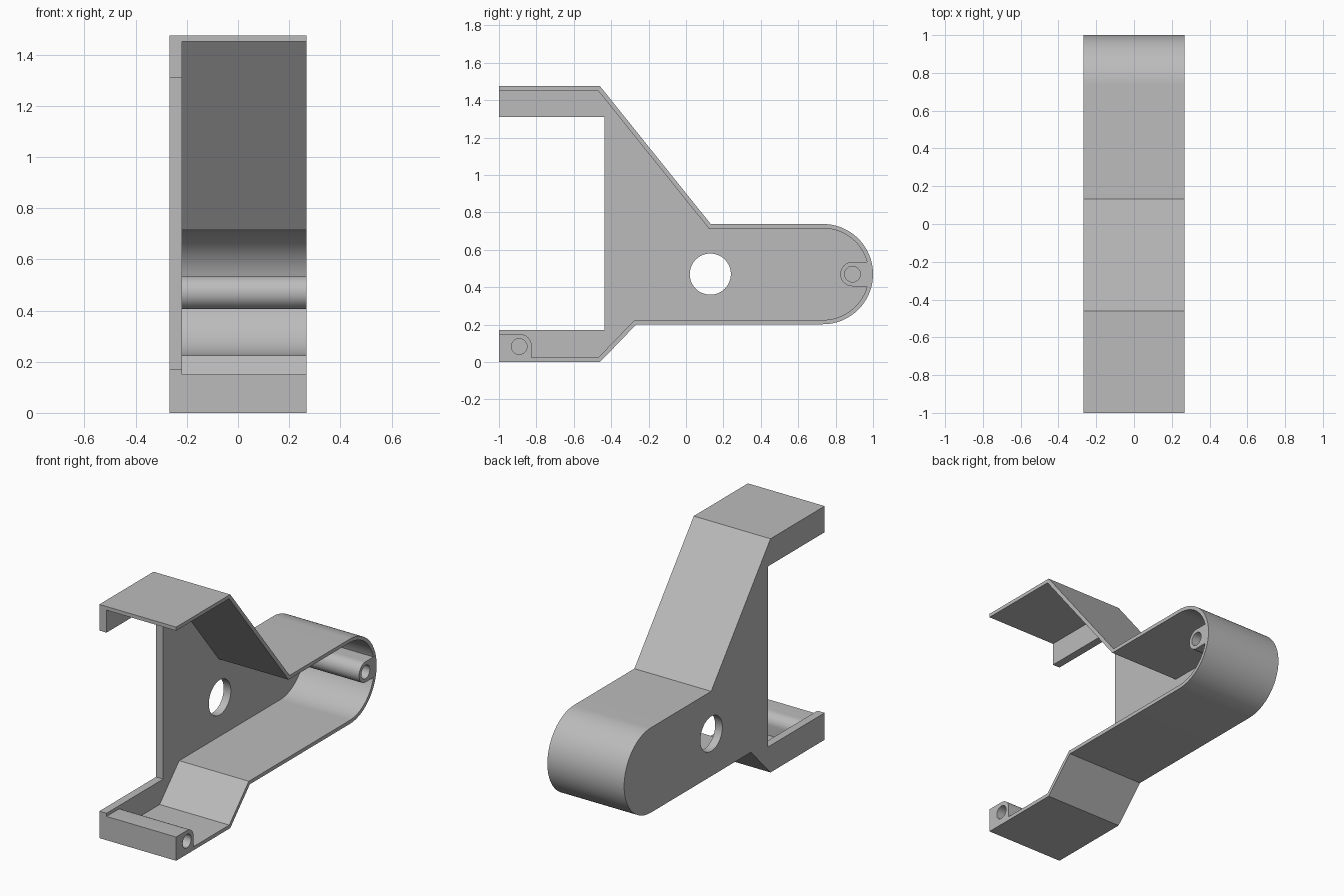
import bpy, bmesh
from math import sin, cos, asin, radians, degrees

cube = bpy.data.objects.get("Cube")
if cube:
    bpy.data.objects.remove(cube)

HALF = 0.268          # half of the bracket width
FLOOR = -0.218        # inner face of the side plate
WALL = 0.023          # thickness of the rim wall
MID, END, R = 0.47, 0.732, 0.268   # rounded arm: axis height, centre, radius
BOSS, BORE = 0.065, 0.042

grey = bpy.data.materials.new("plain grey")
grey.use_nodes = True
grey.diffuse_color = (0.5, 0.5, 0.5, 1)
grey.node_tree.nodes["Principled BSDF"].inputs["Base Color"].default_value = (0.5, 0.5, 0.5, 1)


def arc(cy, cz, r, a, b, n=24):
    """Points on an arc from angle a to angle b, in degrees."""
    steps = [radians(a + (b - a) * i / n) for i in range(n + 1)]
    return [(cy + r * cos(t), cz + r * sin(t)) for t in steps]


def prism(name, points, x0, x1):
    """Extrude a side profile (y, z) across the width."""
    bm = bmesh.new()
    face = bm.faces.new([bm.verts.new((x0, y, z)) for y, z in points])
    side = bmesh.ops.extrude_face_region(bm, geom=[face])["geom"]
    moved = [v for v in side if isinstance(v, bmesh.types.BMVert)]
    bmesh.ops.translate(bm, verts=moved, vec=(x1 - x0, 0, 0))
    bmesh.ops.recalc_face_normals(bm, faces=bm.faces)
    mesh = bpy.data.meshes.new(name)
    bm.to_mesh(mesh)
    bm.free()
    mesh.materials.append(grey)
    obj = bpy.data.objects.new(name, mesh)
    bpy.context.collection.objects.link(obj)
    return obj


def disc(y, z, r):
    return arc(y, z, r, 0, 360 * 47 / 48, 47)


# Solid envelope of the bracket
outline = [(-1, 0), (-0.46, 0), (-0.265, MID - R)]
outline += arc(END, MID, R, -90, 90, 48)
outline += [(0.132, MID + R), (-0.46, 1.475), (-1, 1.475)]
bracket = prism("bracket", outline, -HALF, HALF)

# Cavity profile, running around the front and rear screw bosses
inner = R - WALL
gap = degrees(asin(BOSS / inner))
cavity = [(-1.1, 0.15)] + arc(-0.89, 0.15 - BOSS, BOSS, 90, 0, 12)
cavity += [(-0.825, WALL), (-0.47, WALL), (-0.275, MID - inner)]
cavity += arc(END, MID, inner, -90, -gap)
cavity += arc(0.89, MID, BOSS, -90, -270)
cavity += arc(END, MID, inner, gap, 90)
cavity += [(0.121, MID + inner), (-0.471, 1.475 - WALL), (-1.1, 1.475 - WALL)]

# Mouth of the fork, pivot hole and screw bores
mouth = [(-1.1, 0.17), (-0.435, 0.17), (-0.435, 1.31), (-1.1, 1.31)]
cutters = [
    prism("cavity_cutter", cavity, FLOOR, 0.4),
    prism("mouth_cutter", mouth, -0.4, 0.4),
    prism("pivot_hole_cutter", disc(0.13, MID, 0.11), -0.4, 0.4),
    prism("front_bore_cutter", disc(-0.892, 0.083, BORE), FLOOR, 0.4),
    prism("rear_bore_cutter", disc(0.89, MID, BORE), FLOOR, 0.4),
]

bpy.ops.object.select_all(action="DESELECT")
bracket.select_set(True)
bpy.context.view_layer.objects.active = bracket
for cutter in cutters:
    cutter.hide_render = True
    cut = bracket.modifiers.new(cutter.name, "BOOLEAN")
    cut.operation, cut.solver, cut.object = "DIFFERENCE", "EXACT", cutter
    bpy.ops.object.modifier_apply(modifier=cut.name)
    bpy.data.objects.remove(cutter)

bpy.ops.object.shade_smooth_by_angle(angle=radians(30))
